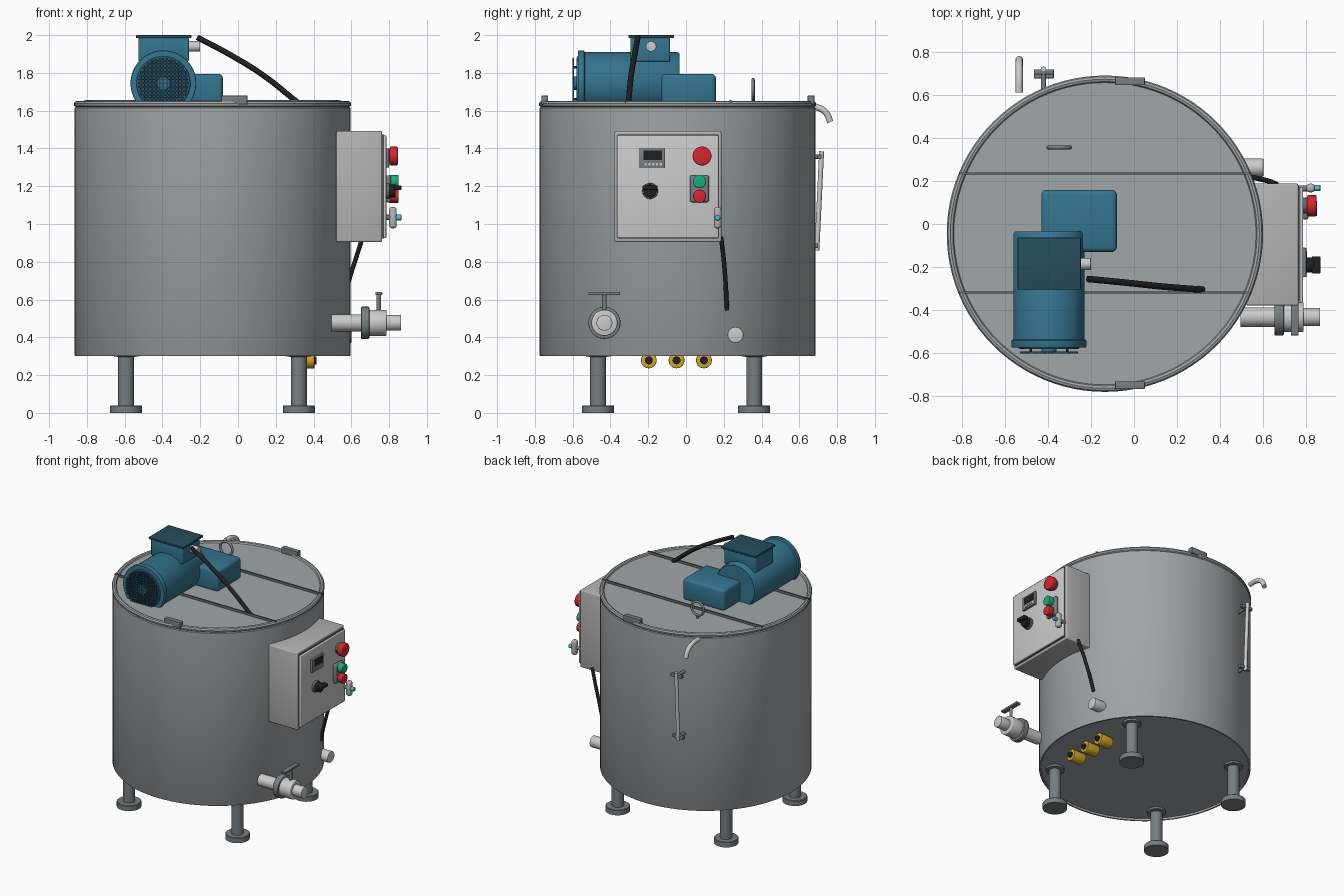
import bpy, bmesh, math
from mathutils import Vector

if "Cube" in bpy.data.objects:
    bpy.data.objects.remove(bpy.data.objects["Cube"])

CX, CY, R = -0.135, -0.045, 0.73      # tank axis and radius


def mat(name, *c):
    m = bpy.data.materials.new(name)
    m.diffuse_color = (*c, 1)
    m.use_nodes = True
    m.node_tree.nodes["Principled BSDF"].inputs["Base Color"].default_value = m.diffuse_color
    return m


STEEL = mat("steel", 0.36, 0.38, 0.39)
LIGHT = mat("light_grey", 0.55, 0.55, 0.55)
PANEL = mat("panel_grey", 0.46, 0.45, 0.45)
DARK = mat("dark_grey", 0.13, 0.14, 0.15)
LEG = mat("leg_grey", 0.19, 0.21, 0.22)
BLACK = mat("black", 0.015, 0.015, 0.017)
BLUE = mat("motor_blue", 0.035, 0.18, 0.28)
NAVY = mat("dark_blue", 0.02, 0.075, 0.11)
RED = mat("red", 0.65, 0.02, 0.025)
GREEN = mat("green", 0.01, 0.42, 0.2)
YELLOW = mat("yellow", 0.65, 0.4, 0.02)
TEAL = mat("teal", 0.08, 0.5, 0.6)


def finish(o, name, m, bevel=0, segs=3):
    o.name = name
    if m:
        o.data.materials.append(m)
    if bevel:
        b = o.modifiers.new("bevel", "BEVEL")
        b.width, b.segments, b.limit_method = bevel, segs, "ANGLE"
    bpy.ops.object.select_all(action="DESELECT")
    o.select_set(True)
    bpy.context.view_layer.objects.active = o
    if b_apply := bool(bevel):
        bpy.ops.object.modifier_apply(modifier="bevel")
    bpy.ops.object.shade_smooth_by_angle(angle=math.radians(35))
    return o


def box(name, lo, hi, m=None, bevel=0):
    lo, hi = Vector(lo), Vector(hi)
    bpy.ops.mesh.primitive_cube_add(size=1, location=(lo + hi) / 2)
    o = bpy.context.object
    o.scale = hi - lo
    bpy.ops.object.transform_apply(location=False, rotation=False)
    return finish(o, name, m, bevel)


def cyl(name, a, b, r, m=None, bevel=0, n=32):
    a, b = Vector(a), Vector(b)
    bpy.ops.mesh.primitive_cylinder_add(vertices=n, radius=r, depth=(b - a).length, location=(a + b) / 2,
                                        rotation=(b - a).to_track_quat("Z", "Y").to_euler())
    return finish(bpy.context.object, name, m, bevel)


def lathe(name, profile, loc, axis="Z", m=None, n=64):
    """Spin an (r, h) profile round the axis."""
    bm = bmesh.new()
    vs = [bm.verts.new((r, 0, h)) for r, h in profile]
    es = [bm.edges.new(p) for p in zip(vs, vs[1:])]
    bmesh.ops.spin(bm, geom=vs + es, axis=(0, 0, 1), cent=(0, 0, 0), angle=math.tau, steps=n)
    bmesh.ops.remove_doubles(bm, verts=bm.verts, dist=1e-5)
    bmesh.ops.recalc_face_normals(bm, faces=bm.faces)
    me = bpy.data.meshes.new(name)
    bm.to_mesh(me)
    bm.free()
    o = bpy.data.objects.new(name, me)
    bpy.context.collection.objects.link(o)
    o.location = loc
    o.rotation_euler = {"Z": (0, 0, 0), "X": (0, math.pi / 2, 0), "Y": (-math.pi / 2, 0, 0)}[axis]
    return finish(o, name, m)


def tube(name, pts, r, m=None):
    cu = bpy.data.curves.new(name, "CURVE")
    cu.dimensions, cu.bevel_depth, cu.use_fill_caps, cu.resolution_u = "3D", r, True, 8
    sp = cu.splines.new("BEZIER")
    sp.bezier_points.add(len(pts) - 1)
    for bp, p in zip(sp.bezier_points, pts):
        bp.co = p
        bp.handle_left_type = bp.handle_right_type = "AUTO"
    o = bpy.data.objects.new(name, cu)
    bpy.context.collection.objects.link(o)
    bpy.ops.object.select_all(action="DESELECT")
    o.select_set(True)
    bpy.context.view_layer.objects.active = o
    bpy.ops.object.convert(target="MESH")
    return finish(bpy.context.object, name, m)


# Tank shell with lid, rounded rim and recessed floor
lathe("tank", [(0, 0.315), (0.715, 0.315), (0.715, 0.3), (0.726, 0.3), (R, 0.306), (R, 1.615), (0.724, 1.62),
               (0.732, 1.626), (0.734, 1.637), (0.728, 1.648), (0.717, 1.652), (0.706, 1.648), (0.701, 1.638),
               (0, 1.638)], (CX, CY, 0), m=STEEL, n=96)
for i, y in enumerate((0.235, -0.318)):
    half = math.sqrt(R ** 2 - (y - CY) ** 2)
    box(f"lid_seam_{i}", (CX - half, y - 0.005, 1.634), (CX + half, y + 0.005, 1.656), DARK)
for i, y in enumerate((0.662, -0.748)):
    box(f"lid_clamp_{i}", (-0.088, y - 0.018, 1.633), (0.05, y + 0.018, 1.68), LEG, 0.003)

# Legs with round feet and weld collars
for sx in (-1, 1):
    for sy in (-1, 1):
        x, y = CX + sx * 0.457, CY - 0.007 + sy * 0.413
        lathe(f"leg_{sx}_{sy}", [(0, 0), (0.085, 0), (0.085, 0.036), (0.081, 0.04), (0.042, 0.04), (0.042, 0.296),
                                 (0.065, 0.3), (0.065, 0.316), (0, 0.316)], (x, y, 0), m=LEG, n=32)

# Motor: body, fan cover and grille
MX, MZ = -0.395, 1.745
lathe("motor_body", [(0, -0.577), (0.14, -0.577), (0.143, -0.572), (0.172, -0.572), (0.174, -0.568), (0.174, -0.54),
                     (0.165, -0.535), (0.165, -0.045), (0.158, -0.035), (0, -0.035)], (MX, 0, MZ), "Y", BLUE)
cyl("fan_opening", (MX, -0.57, MZ), (MX, -0.58, MZ), 0.135, NAVY, n=48)
cyl("fan_hub", (MX, -0.57, MZ), (MX, -0.597, MZ), 0.035, BLUE)
bm = bmesh.new()
for i in range(-6, 7):
    d = i * 0.02
    h = math.sqrt(0.135 ** 2 - d ** 2)
    for w, t, c in ((0.007, 2 * h, (d, 0)), (2 * h, 0.007, (0, d))):
        for v in bmesh.ops.create_cube(bm, size=1)["verts"]:
            v.co = Vector((v.co.x * w + MX + c[0], v.co.y * 0.008 - 0.596, v.co.z * t + MZ + c[1]))
me = bpy.data.meshes.new("fan_grille")
bm.to_mesh(me)
bm.free()
grille = bpy.data.objects.new("fan_grille", me)
bpy.context.collection.objects.link(grille)
me.materials.append(NAVY)
for a in range(4):
    t = math.radians(45 + 90 * a)
    p = (MX + 0.12 * math.cos(t), MZ + 0.12 * math.sin(t))
    cyl(f"grille_post_{a}", (p[0], -0.57, p[1]), (p[0], -0.597, p[1]), 0.006, NAVY, n=10)

# Terminal box, gland, gearbox and power cable
box("terminal_box", (-0.528, -0.295, 1.86), (-0.26, -0.085, 1.987), BLUE, 0.008)
box("terminal_box_lid", (-0.54, -0.305, 1.984), (-0.247, -0.063, 2.0), NAVY, 0.004)
cyl("cable_gland", (-0.27, -0.185, 1.94), (-0.2, -0.185, 1.94), 0.028, LIGHT, 0.003)
box("gearbox", (-0.43, -0.13, 1.63), (-0.08, 0.158, 1.795), BLUE, 0.022)
tube("motor_cable", [(-0.215, -0.255, 1.988), (-0.04, -0.272, 1.895), (0.13, -0.29, 1.79), (0.32, -0.305, 1.64)],
     0.015, BLACK)

# Lifting eye on the lid
bpy.ops.mesh.primitive_torus_add(major_radius=0.051, minor_radius=0.009, major_segments=40, minor_segments=12,
                                 location=(-0.347, 0.355, 1.713), rotation=(math.pi / 2, 0, 0))
finish(bpy.context.object, "lifting_eye", LEG)
cyl("lifting_eye_stem", (-0.347, 0.355, 1.635), (-0.347, 0.355, 1.665), 0.009, LEG, n=16)

# Rear overflow pipe and level gauge
tube("overflow_pipe", [(-0.533, 0.61, 1.625), (-0.533, 0.68, 1.622), (-0.533, 0.738, 1.592), (-0.533, 0.765, 1.54)],
     0.017, LIGHT)
cyl("gauge_rod", (-0.42, 0.693, 0.86), (-0.42, 0.718, 1.385), 0.013, LIGHT, n=16)
for i, (y, z) in enumerate(((0.69, 0.885), (0.708, 1.355))):
    box(f"gauge_bracket_{i}", (-0.465, y - 0.014, z - 0.012), (-0.372, y + 0.01, z + 0.012), LEG, 0.003)
    cyl(f"gauge_standoff_{i}", (-0.42, 0.61, z), (-0.42, y, z), 0.012, LEG, n=16)

# Control cabinet with door
box("cabinet", (0.52, -0.378, 0.905), (0.763, 0.187, 1.492), PANEL, 0.008)
box("cabinet_gasket", (0.76, -0.36, 0.922), (0.772, 0.17, 1.475), DARK)
box("cabinet_door", (0.769, -0.365, 0.925), (0.785, 0.172, 1.47), LIGHT, 0.006)

# Door controls
box("display_bezel", (0.78, -0.247, 1.298), (0.8, -0.11, 1.4), LEG, 0.004)
box("display_screen", (0.795, -0.225, 1.338), (0.803, -0.127, 1.388), BLACK)
for i in range(5):
    y = -0.22 + i * 0.02
    box(f"display_button_{i}", (0.795, y, 1.31), (0.804, y + 0.012, 1.322), LIGHT)
cyl("stop_base", (0.78, 0.085, 1.36), (0.806, 0.085, 1.36), 0.037, DARK)
cyl("stop_button", (0.803, 0.085, 1.36), (0.847, 0.085, 1.36), 0.05, RED, 0.008)
box("switch_housing", (0.78, 0.02, 1.115), (0.81, 0.122, 1.258), LEG, 0.012)
cyl("start_button", (0.8, 0.072, 1.225), (0.85, 0.072, 1.225), 0.035, GREEN, 0.005)
cyl("off_button", (0.8, 0.072, 1.147), (0.85, 0.072, 1.147), 0.035, RED, 0.005)
cyl("selector_base", (0.78, -0.19, 1.175), (0.803, -0.19, 1.175), 0.042, DARK, 0.004)
cyl("selector_knob", (0.8, -0.19, 1.175), (0.835, -0.19, 1.175), 0.034, BLACK, 0.004)
box("selector_grip", (0.825, -0.23, 1.18), (0.865, -0.15, 1.205), BLACK, 0.006)
box("latch", (0.8, 0.147, 0.977), (0.84, 0.187, 1.09), PANEL, 0.015)
cyl("latch_mount", (0.76, 0.165, 1.035), (0.81, 0.165, 1.035), 0.014, LEG, n=20)
cyl("latch_key", (0.83, 0.167, 1.034), (0.865, 0.167, 1.034), 0.015, TEAL, 0.003)
tube("sensor_cable", [(0.66, 0.185, 0.93), (0.628, 0.198, 0.83), (0.59, 0.208, 0.71), (0.545, 0.217, 0.545)],
     0.012, BLACK)

# Drain valve with tee handle
VY, VZ = -0.432, 0.477
lathe("drain_valve", [(0, 0.495), (0.045, 0.495), (0.045, 0.655)], (0, VY, VZ), "X", LIGHT, 32)
cyl("valve_flange", (0.652, VY, VZ), (0.695, VY, VZ), 0.085, LEG, 0.005, 40)
cyl("valve_body", (0.69, VY, VZ), (0.787, VY, VZ), 0.069, LIGHT, 0.006, 40)
cyl("valve_outlet", (0.78, VY, VZ), (0.864, VY, VZ), 0.042, LIGHT, 0.002)
cyl("valve_stem", (0.745, VY, 0.53), (0.745, VY, 0.628), 0.012, LEG, n=20)
box("valve_handle", (0.728, VY - 0.085, 0.624), (0.764, VY + 0.083, 0.64), LEG, 0.003)

# Lower side port and the three heater plugs below
cyl("side_port", (0.5, 0.262, 0.413), (0.6, 0.262, 0.413), 0.042, LIGHT, 0.003)
for i, y in enumerate((-0.197, -0.05, 0.095)):
    cyl(f"heater_plug_{i}", (0.3, y, 0.278), (0.405, y, 0.278), 0.042, YELLOW, 0.004)
    cyl(f"heater_plug_core_{i}", (0.38, y, 0.278), (0.415, y, 0.278), 0.021, BLACK, n=20)
